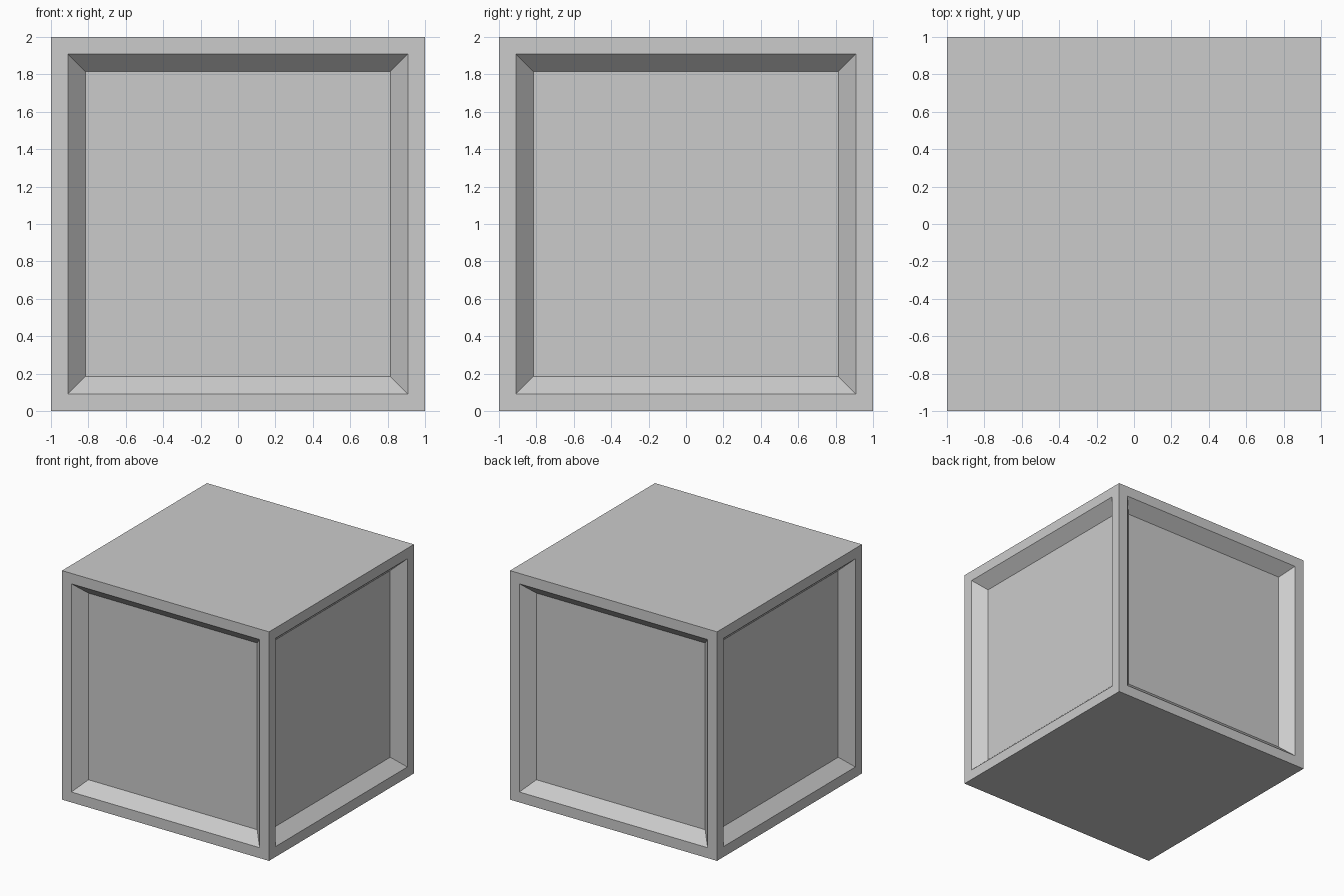
import bpy
import bmesh
from mathutils import Matrix

if "Cube" in bpy.data.objects:
    bpy.data.objects.remove(bpy.data.objects["Cube"])

RIM = 0.091      # width of the flat frame around each panel
BEVEL = 0.094    # width of the sloped border
DEPTH = 0.1      # how far each panel is recessed

# Solid crate body standing on the ground
bm = bmesh.new()
bmesh.ops.create_cube(bm, size=2, matrix=Matrix.Translation((0, 0, 1)))
bm.normal_update()

# Recessed panels on the four sides; top and bottom stay flat
sides = [f for f in bm.faces if abs(f.normal.z) < 0.5]
bmesh.ops.inset_individual(bm, faces=sides, thickness=RIM, use_even_offset=True)
bm.normal_update()
bmesh.ops.inset_individual(bm, faces=sides, thickness=BEVEL, use_even_offset=True)
bm.normal_update()
for panel in sides:
    bmesh.ops.translate(bm, verts=panel.verts[:], vec=panel.normal * -DEPTH)

mesh = bpy.data.meshes.new("panelled_crate")
bm.to_mesh(mesh)
bm.free()
crate = bpy.data.objects.new("panelled_crate", mesh)
bpy.context.collection.objects.link(crate)
